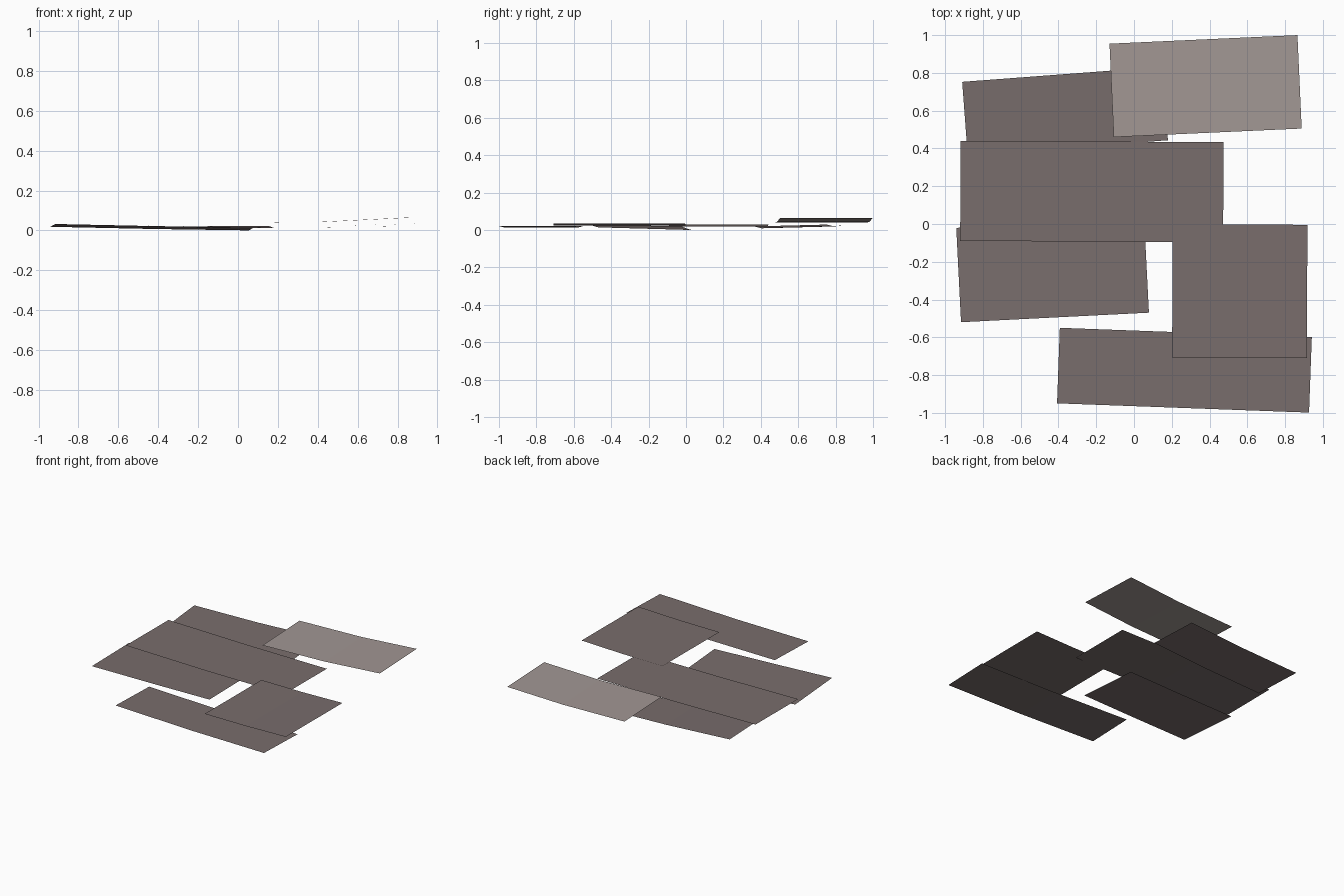
import bpy
import bmesh
from math import radians
from mathutils import Matrix, Vector

default_cube = bpy.data.objects.get("Cube")
if default_cube:
    bpy.data.objects.remove(default_cube, do_unlink=True)


def make_material(name, colour):
    material = bpy.data.materials.new(name)
    material.use_nodes = True
    material.diffuse_color = colour
    shader = next(node for node in material.node_tree.nodes if node.type == "BSDF_PRINCIPLED")
    shader.inputs["Base Color"].default_value = colour
    shader.inputs["Roughness"].default_value = 0.9
    return material


dark_card = make_material("dark grey brown", (0.19, 0.153, 0.15, 1))
pale_card = make_material("pale grey brown", (0.36, 0.31, 0.295, 1))


def make_sheet(name, centre, size, angle, crease, heights, tilt=0.0, material=dark_card):
    """Add a thin sheet folded once across its width.

    heights gives z at the left edge, the crease and the right edge;
    tilt raises the back edge and lowers the front edge.
    """
    width, depth = size
    turn = Matrix.Rotation(radians(angle), 3, "Z")
    columns = zip((-width / 2, crease * width - width / 2, width / 2), heights)

    mesh = bpy.data.meshes.new(name)
    bm = bmesh.new()
    previous = None
    for x, z in columns:
        pair = []
        for side in (-1, 1):
            point = turn @ Vector((x, side * depth / 2, z + side * tilt))
            point += Vector((centre[0], centre[1], 0))
            pair.append(bm.verts.new(point))
        if previous:
            bm.faces.new((previous[0], pair[0], pair[1], previous[1]))
        previous = pair
    bm.to_mesh(mesh)
    bm.free()

    mesh.materials.append(material)
    sheet = bpy.data.objects.new(name, mesh)
    bpy.context.collection.objects.link(sheet)
    return sheet


# Row of overlapping sheets on one side
make_sheet("back_sheet", (-0.365, 0.598), (1.063, 0.39), angle=4.3, crease=0.5,
           heights=(0.024, 0.014, 0.018), tilt=0.005)
make_sheet("middle_sheet", (-0.223, 0.172), (1.392, 0.53), angle=-0.3, crease=0.5,
           heights=(0.03, 0.02, 0.019))
make_sheet("front_sheet", (-0.431, -0.245), (0.996, 0.5), angle=2.9, crease=0.52,
           heights=(0.025, 0.014, 0.007), tilt=-0.007)

# Pair of overlapping sheets at the front corner
make_sheet("long_corner_sheet", (0.267, -0.774), (1.335, 0.4), angle=-2.1, crease=0.5,
           heights=(0.021, 0.014, 0.02))
make_sheet("square_corner_sheet", (0.56, -0.355), (0.713, 0.705), angle=-0.3, crease=0.5,
           heights=(0.024, 0.025, 0.034))

# Pale sheet lying on top with one raised end
make_sheet("pale_top_sheet", (0.379, 0.73), (0.996, 0.495), angle=2.6, crease=0.53,
           heights=(0.039, 0.042, 0.065), material=pale_card)
